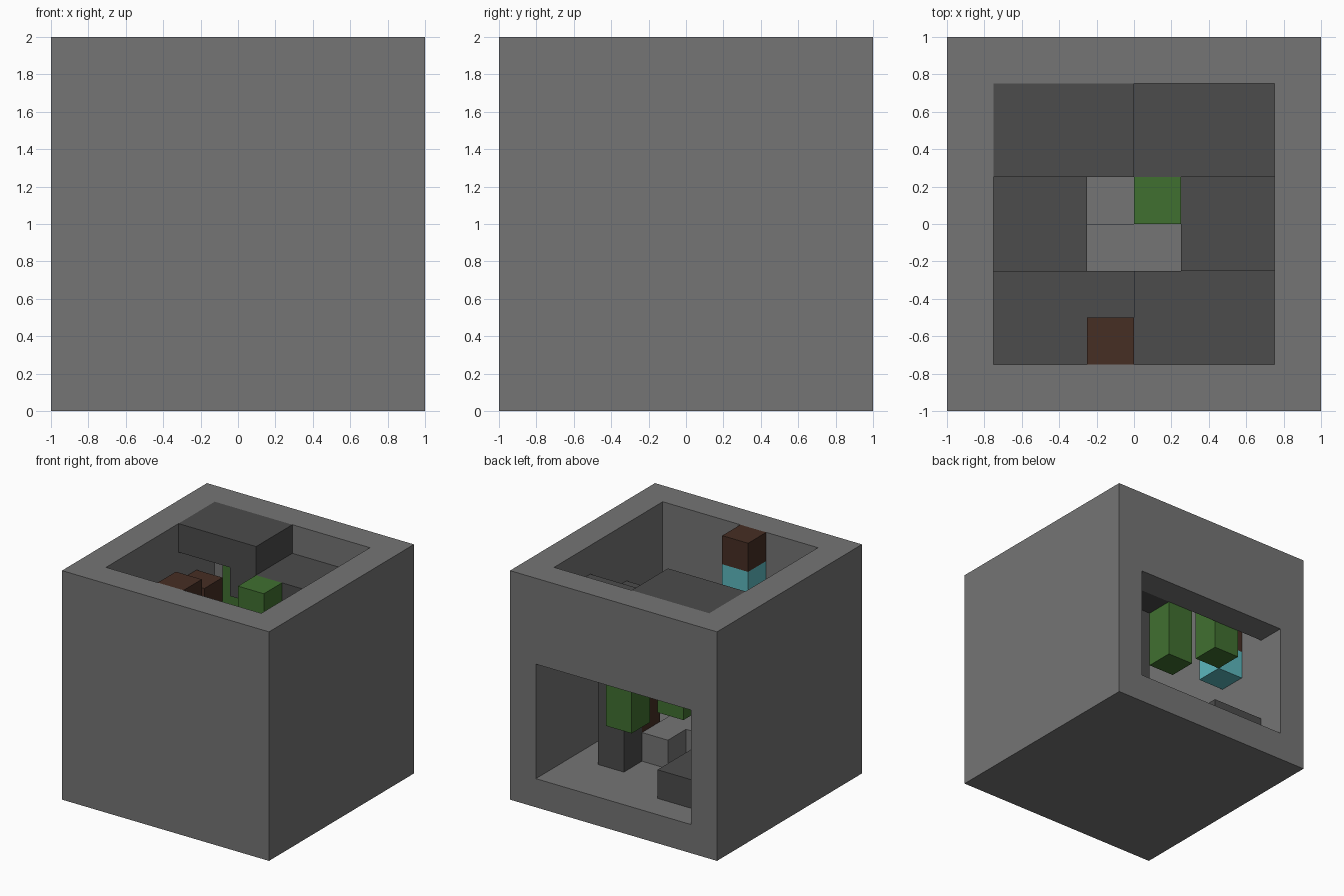
import bpy
import bmesh
from mathutils import Vector

cube = bpy.data.objects.get("Cube")
if cube:
    bpy.data.objects.remove(cube, do_unlink=True)

U = 0.25  # block size


def material(name, hex_colour):
    """Make a flat material from an sRGB hex colour."""
    parts = [int(hex_colour[i:i + 2], 16) / 255 for i in (0, 2, 4)]
    linear = [c / 12.92 if c <= 0.04045 else ((c + 0.055) / 1.055) ** 2.4 for c in parts]
    colour = (*linear, 1)
    mat = bpy.data.materials.new(name)
    mat.use_nodes = True
    mat.diffuse_color = colour
    bsdf = next(n for n in mat.node_tree.nodes if n.type == 'BSDF_PRINCIPLED')
    bsdf.inputs["Base Color"].default_value = colour
    bsdf.inputs["Roughness"].default_value = 0.9
    return mat


stone = material("stone grey", "757575")
slate = material("dark slate", "4C4C4C")
leaf = material("leaf green", "407030")
wood = material("dark wood", "462E24")
glow = material("lantern teal", "5CB8BE")


def block(name, low, high, mat):
    """Box between two corners counted in blocks from the centre of the base."""
    low, high = Vector(low) * U, Vector(high) * U
    bm = bmesh.new()
    bmesh.ops.create_cube(bm, size=1)
    for v in bm.verts:
        v.co = (low + high) / 2 + v.co * (high - low)
    mesh = bpy.data.meshes.new(name)
    bm.to_mesh(mesh)
    bm.free()
    mesh.materials.append(mat)
    obj = bpy.data.objects.new(name, mesh)
    bpy.context.collection.objects.link(obj)
    return obj


def cut(target, cutter):
    """Subtract the cutter, then discard it."""
    mod = target.modifiers.new("cut", 'BOOLEAN')
    mod.operation = 'DIFFERENCE'
    mod.solver = 'EXACT'
    mod.object = cutter
    bpy.context.view_layer.objects.active = target
    bpy.ops.object.modifier_apply(modifier=mod.name)
    bpy.data.objects.remove(cutter, do_unlink=True)


# Outer shell: open top and a wide doorway in the back
shell = block("outer_shell", (-4, -4, 0), (4, 4, 8), stone)
cut(shell, block("room_cutter", (-3, -3, 1), (3, 3, 9), stone))
cut(shell, block("doorway_cutter", (-3, 2, 1), (3, 5, 5), stone))

# Spiral of steps around the room, from the lowest up: x range, y range
steps = [
    ((-3, -1), (1, 3)),
    ((-3, -1), (-3, 1)),
    ((-3, 1), (-3, -1)),
    ((0, 3), (-3, -1)),
    ((1, 3), (-1, 3)),
    ((-1, 3), (1, 3)),
    ((-3, 0), (1, 3)),
]
for i, ((x0, x1), (y0, y1)) in enumerate(steps):
    block(f"spiral_step_{i + 1}", (x0, y0, i + 1), (x1, y1, i + 2), slate)

# Supports under the steps
block("slate_pillar", (1, 1, 1), (2, 2, 5), slate)
block("wood_post", (1, 0, 1), (2, 1, 5), wood)

# Low stones in the middle of the floor
for i, (x, y) in enumerate([(0, 0), (0, -1), (-1, -1)]):
    block(f"floor_stone_{i + 1}", (x, y, 1), (x + 1, y + 1, 2), stone)

# Hanging vines, each three blocks long
for i, (x, y, top) in enumerate([(0, 2, 6), (-2, 2, 7), (0, 0, 7)]):
    block(f"vine_{i + 1}", (x, y, top - 3), (x + 1, y + 1, top), leaf)

# Lanterns: wooden cap over a glowing block
for i, (x, y, top) in enumerate([(-1, -3, 8), (-3, 1, 6)]):
    block(f"lantern_cap_{i + 1}", (x, y, top - 1), (x + 1, y + 1, top), wood)
    block(f"lantern_glow_{i + 1}", (x, y, top - 2), (x + 1, y + 1, top - 1), glow)
